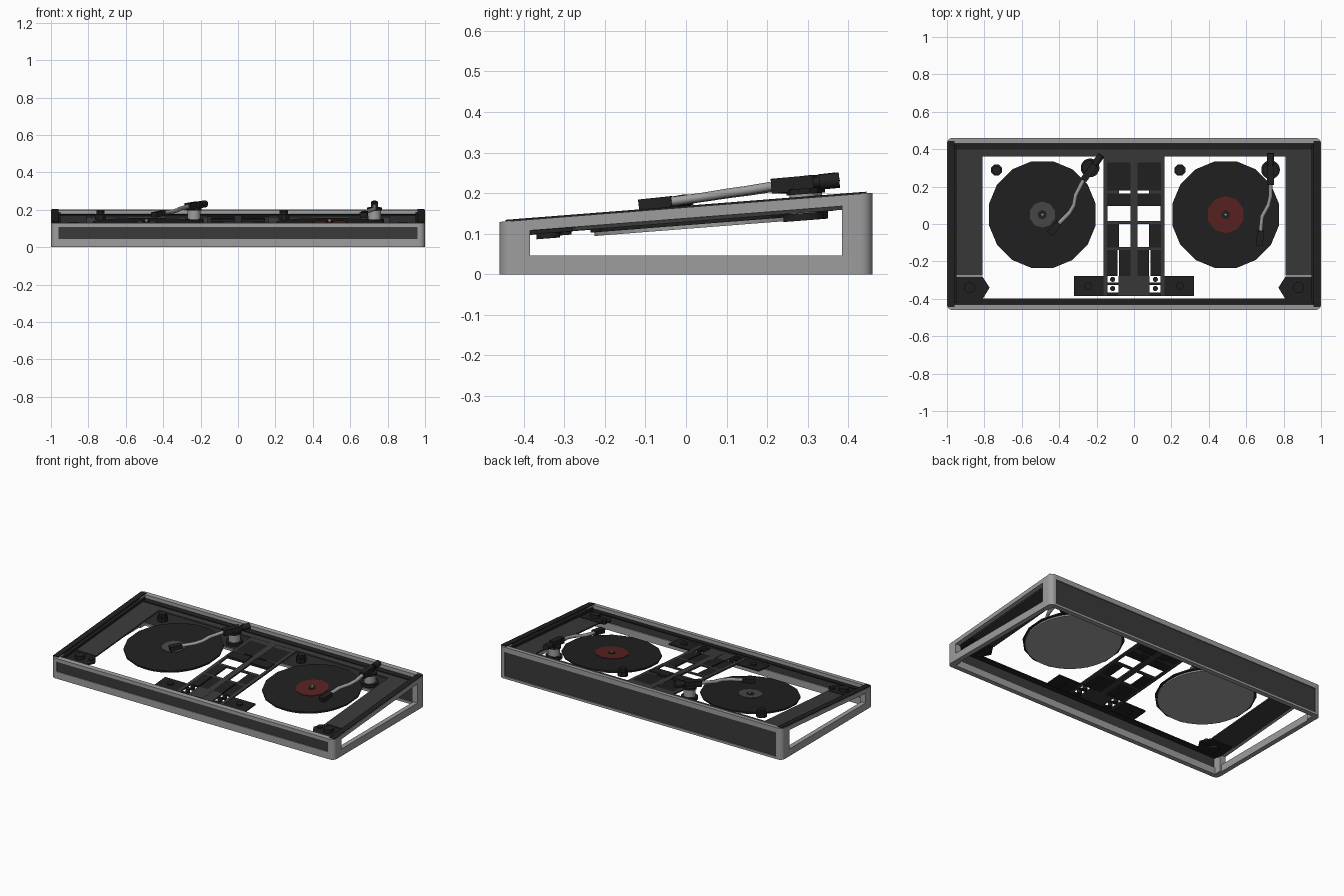
import bpy, bmesh, math
from mathutils import Vector

if "Cube" in bpy.data.objects:
    bpy.data.objects.remove(bpy.data.objects["Cube"])

SLOPE = 0.078


def top(y):
    """Height of the sloping rim at depth y."""
    return 0.165 + SLOPE * y


def material(name, r, g=None, b=None):
    m = bpy.data.materials.new(name)
    m.use_nodes = True
    col = (r, r if g is None else g, r if b is None else b, 1)
    m.diffuse_color = col
    m.node_tree.nodes["Principled BSDF"].inputs["Base Color"].default_value = col
    return m


GRAY = material("light gray metal", 0.34)
PANEL = material("charcoal panel", 0.042)
DARK = material("near black", 0.015)
LABEL = material("gray label", 0.065)
RED = material("red label", 0.1, 0.016, 0.014)


def finish(name, bm, mat, smooth=False):
    bmesh.ops.recalc_face_normals(bm, faces=bm.faces)
    mesh = bpy.data.meshes.new(name)
    bm.to_mesh(mesh)
    bm.free()
    mesh.materials.append(mat)
    if smooth:
        mesh.shade_smooth()
        mesh.set_sharp_from_angle(angle=math.radians(40))
    ob = bpy.data.objects.new(name, mesh)
    bpy.context.collection.objects.link(ob)
    return ob


def prism(name, pts, lo, hi, mat, tilt="both", smooth=False):
    """Extruded outline; tilted ends are measured from the sloping rim."""
    bm = bmesh.new()
    low = [bm.verts.new((x, y, lo + (top(y) if tilt == "both" else 0))) for x, y in pts]
    high = [bm.verts.new((x, y, hi + (top(y) if tilt else 0))) for x, y in pts]
    bm.faces.new(low)
    bm.faces.new(high)
    n = len(pts)
    for i in range(n):
        j = (i + 1) % n
        bm.faces.new((low[i], low[j], high[j], high[i]))
    return finish(name, bm, mat, smooth)


def slab(name, x0, x1, y0, y1, lo, hi, mat, tilt="both"):
    return prism(name, [(x0, y0), (x1, y0), (x1, y1), (x0, y1)], lo, hi, mat, tilt)


def disc(name, x, y, r, lo, hi, mat, n=24, smooth=True):
    pts = [(x + r * math.cos((i + 0.5) * math.tau / n),
            y + r * math.sin((i + 0.5) * math.tau / n)) for i in range(n)]
    return prism(name, pts, lo, hi, mat, "both", smooth)


def rod(name, p0, p1, r0, r1, mat, n=16, flat=1.0):
    """Round or square bar between two points."""
    p0, p1 = Vector(p0), Vector(p1)
    bm = bmesh.new()
    bmesh.ops.create_cone(bm, cap_ends=True, segments=n, radius1=r0, radius2=r1,
                          depth=(p1 - p0).length)
    if n == 4:
        bmesh.ops.rotate(bm, verts=bm.verts, cent=(0, 0, 0),
                         matrix=Vector((1, 0, 0)).rotation_difference(
                             Vector((1, 1, 0))).to_matrix())
    bmesh.ops.scale(bm, verts=bm.verts, vec=(1, flat, 1))
    ob = finish(name, bm, mat, n > 4)
    ob.location = (p0 + p1) / 2
    ob.rotation_euler = (p1 - p0).to_track_quat('Z', 'Y').to_euler()
    return ob


# Corner posts with a rounded outer edge
R = 0.03
for sx, side in ((-1, "right"), (1, "left")):
    for sy, end in ((-1, "front"), (1, "back")):
        arc = [(1 - R + R * math.cos(a * math.pi / 12), 0.46 - R + R * math.sin(a * math.pi / 12))
               for a in range(7)]
        pts = [(0.96, 0.385), (1, 0.385)] + arc + [(0.96, 0.46)]
        prism(f"{end}_{side}_post", [(sx * x, sy * y) for x, y in pts],
              0, 0, GRAY, "top", True)

# Front and back walls: rails around an inset panel
for sy, end, sill, head in ((-1, "front", 0.045, 0.108), (1, "back", 0.015, 0.17)):
    ya, yb = sorted((sy * 0.46, sy * 0.43))
    slab(f"{end}_bottom_rail", -0.962, 0.962, ya, yb, 0, sill, GRAY, None)
    slab(f"{end}_top_rail", -0.962, 0.962, ya, yb, head, 0, GRAY, "top")
    pa, pb = sorted((sy * 0.454, sy * 0.437))
    slab(f"{end}_panel", -0.962, 0.962, pa, pb, sill - 0.005, head + 0.005, PANEL, None)
    ia, ib = sorted((sy * 0.43, sy * 0.397))
    slab(f"{end}_inner_lip", -0.965, 0.965, ia, ib, -0.03, -0.022, DARK)

# Open sides, rim caps, side decks, corner controls
for sx, side in ((-1, "right"), (1, "left")):
    def span(a, b):
        return sorted((sx * a, sx * b))
    slab(f"{side}_bottom_rail", *span(0.97, 1), -0.386, 0.386, 0, 0.046, GRAY, None)
    slab(f"{side}_top_rail", *span(0.97, 1), -0.386, 0.386, -0.027, 0, GRAY)
    slab(f"{side}_rim_cap", *span(0.96, 0.996), -0.445, 0.445, -0.002, 0.004, DARK)
    slab(f"{side}_inner_lip", *span(0.95, 0.972), -0.42, 0.42, -0.028, -0.012, DARK)
    slab(f"{side}_deck", *span(0.81, 0.97), -0.275, 0.4, -0.036, -0.027, PANEL)
    plate = [(0.965, -0.282), (0.81, -0.282), (0.772, -0.34), (0.81, -0.402), (0.965, -0.402)]
    prism(f"{side}_corner_plate", [(sx * x, y) for x, y in plate], -0.037, -0.028, DARK)
    disc(f"{side}_corner_knob", sx * 0.88, -0.34, 0.03, -0.05, -0.006, DARK, 12)
    disc(f"{side}_corner_button", sx * 0.808, -0.325, 0.018, -0.045, -0.02, DARK, 12)
    slab(f"{side}_pad", *span(0.16, 0.32), -0.385, -0.278, -0.038, -0.03, DARK)
    disc(f"{side}_pad_knob", sx * 0.245, -0.332, 0.02, -0.044, -0.02, DARK, 12)

slab("back_deck", -0.81, 0.81, 0.36, 0.4, -0.036, -0.027, PANEL)

# Mixer: a lattice of bars with darker control blocks and open gaps
slab("mixer_spine", -0.019, 0.019, -0.385, 0.362, -0.037, -0.027, PANEL)
for sx, side in ((-1, "right"), (1, "left")):
    def block(part, a, b, y0, y1, mat, hi=-0.028):
        slab(f"mixer_{side}_{part}", *sorted((sx * a, sx * b)), y0, y1, -0.037, hi, mat)
    block("side_bar", 0.143, 0.163, -0.385, 0.362, PANEL)
    block("back_bar", 0.018, 0.145, 0.33, 0.362, PANEL)
    block("upper_block", 0.018, 0.145, 0.18, 0.331, DARK)
    block("upper_link", 0.08, 0.145, 0.16, 0.181, PANEL)
    block("fader_block", 0.018, 0.145, 0.097, 0.163, DARK, -0.022)
    block("middle_bar", 0.018, 0.145, 0, 0.016, PANEL)
    block("middle_block", 0.08, 0.145, -0.125, 0.001, DARK)
    block("lower_bar", 0.018, 0.145, -0.14, -0.124, PANEL)
    block("lower_outer_block", 0.088, 0.145, -0.278, -0.138, DARK)
    block("lower_inner_block", 0.018, 0.08, -0.278, -0.138, DARK)
    block("front_block", 0.018, 0.084, -0.385, -0.277, PANEL)
    block("button_divider", 0.083, 0.145, -0.325, -0.314, DARK)
    block("front_bar", 0.083, 0.145, -0.385, -0.366, DARK)
    for y in (-0.296, -0.345):
        disc(f"mixer_{side}_button", sx * 0.114, y, 0.014, -0.045, -0.018, DARK, 10)

# Turntables: platter, faceted record, label, spindle, knob
for x, side, label, r in ((-0.49, "right", LABEL, 0.07), (0.49, "left", RED, 0.1)):
    y = 0.05
    disc(f"{side}_platter", x, y, 0.276, -0.053, -0.043, GRAY, 48)
    disc(f"{side}_record", x, y, 0.291, -0.044, -0.035, DARK, 16, False)
    disc(f"{side}_record_label", x, y, r, -0.036, -0.032, label, 10, False)
    disc(f"{side}_label_hub", x, y, 0.024, -0.033, -0.03, DARK, 10, False)
    disc(f"{side}_spindle", x, y, 0.008, -0.034, -0.018, GRAY, 10)
    kx = x - 0.245
    disc(f"{side}_speed_knob", kx, 0.288, 0.032, -0.04, -0.012, DARK, 8, False)
    disc(f"{side}_speed_knob_top", kx, 0.288, 0.024, -0.013, 0.008, DARK, 8, False)


# Tonearms: pivot base, gimbal block, counterweight, bent tube, head
def tonearm(side, pivot, rear, path, tip):
    px, py = pivot
    disc(f"{side}_arm_base", px, py, 0.05, -0.055, -0.037, DARK)
    disc(f"{side}_arm_pivot", px, py, 0.035, -0.037, 0.016, GRAY)
    start = Vector(path[0])
    end = Vector((*rear, 0.232))
    mid = start.lerp(end, 0.62)
    disc(f"{side}_arm_collar", px, py, 0.042, 0.01, 0.024, DARK, 10, False)
    rod(f"{side}_gimbal", start, mid, 0.026, 0.026, DARK, 4)
    rod(f"{side}_weight_shaft", mid, end, 0.013, 0.013, DARK)
    rod(f"{side}_counterweight", mid.lerp(end, 0.22), end, 0.019, 0.019, DARK)
    curve = bpy.data.curves.new(f"{side}_arm_tube", 'CURVE')
    curve.dimensions = '3D'
    curve.bevel_depth = 0.011
    curve.bevel_resolution = 2
    curve.use_fill_caps = True
    spline = curve.splines.new('POLY')
    spline.points.add(len(path) - 1)
    for p, co in zip(spline.points, path):
        p.co = (*co, 1)
    curve.materials.append(GRAY)
    bpy.context.collection.objects.link(bpy.data.objects.new(f"{side}_arm_tube", curve))
    rod(f"{side}_arm_head", path[-1], tip, 0.024, 0.027, DARK, 4, 0.75)


tonearm("right", (-0.235, 0.3), (-0.175, 0.368),
        [(-0.27, 0.235, 0.217), (-0.312, 0.155, 0.205), (-0.322, 0.1, 0.198),
         (-0.345, 0.06, 0.192), (-0.4, 0.005, 0.184)], (-0.45, -0.05, 0.172))
tonearm("left", (0.73, 0.29), (0.73, 0.378),
        [(0.73, 0.21, 0.217), (0.73, 0.15, 0.207), (0.718, 0.1, 0.2),
         (0.685, 0.04, 0.19), (0.677, -0.035, 0.18)], (0.67, -0.115, 0.17))
